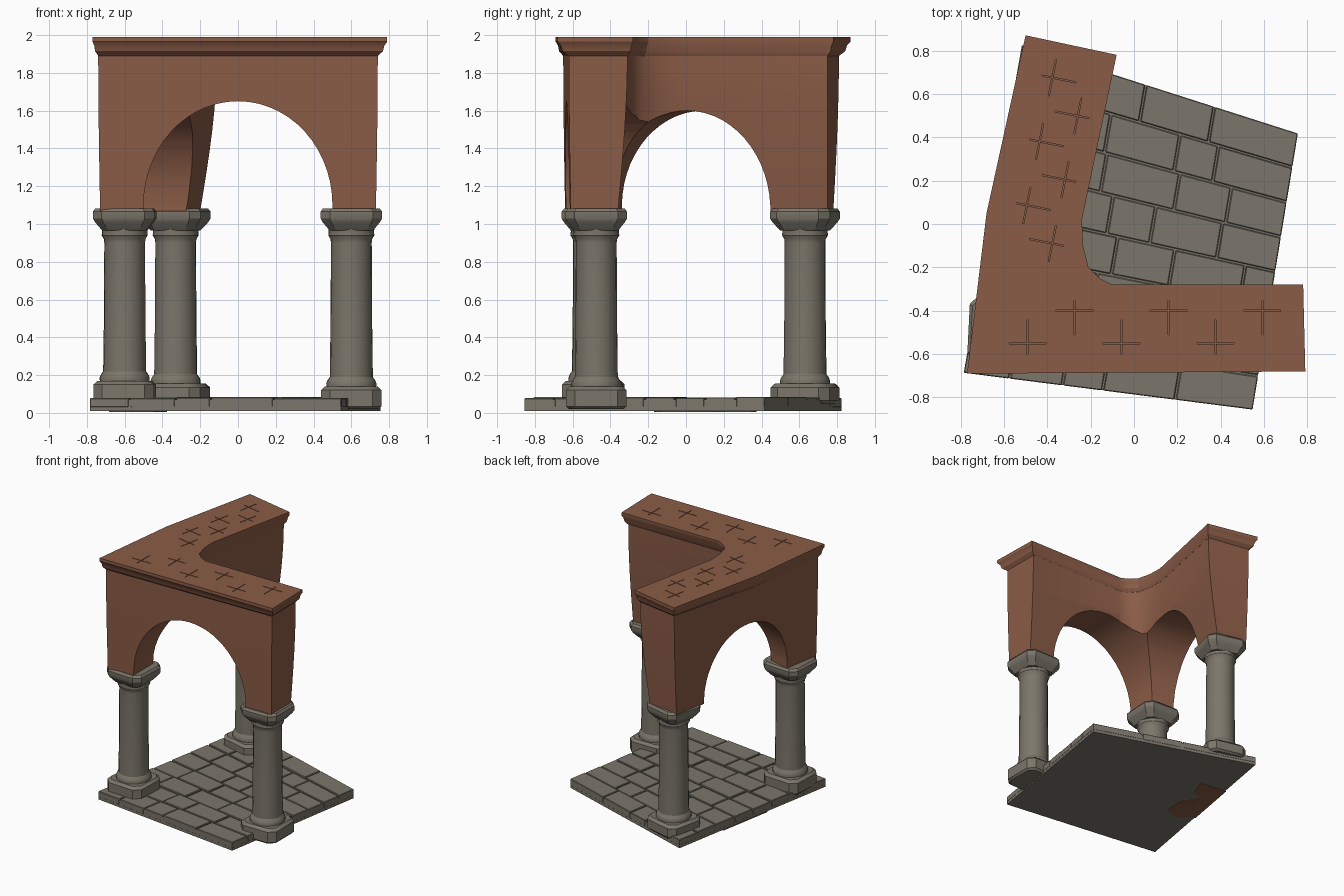
import bpy, bmesh, math, random
from mathutils import Vector, Matrix

random.seed(4)
default = bpy.data.objects.get("Cube")
if default:
    bpy.data.objects.remove(default)


def material(name, colour):
    mat = bpy.data.materials.new(name)
    mat.use_nodes = True
    mat.diffuse_color = (*colour, 1)
    shader = mat.node_tree.nodes["Principled BSDF"]
    shader.inputs["Base Color"].default_value = (*colour, 1)
    shader.inputs["Roughness"].default_value = 0.9
    return mat


CLAY = material("terracotta", (0.26, 0.108, 0.063))
STONE = material("grey_stone", (0.2, 0.182, 0.145))


def finish(bm, name, mat):
    bmesh.ops.recalc_face_normals(bm, faces=bm.faces[:])
    mesh = bpy.data.meshes.new(name)
    bm.to_mesh(mesh)
    bm.free()
    mesh.materials.append(mat)
    obj = bpy.data.objects.new(name, mesh)
    bpy.context.collection.objects.link(obj)
    return obj


def smooth(obj, degrees=35):
    bpy.ops.object.select_all(action="DESELECT")
    obj.select_set(True)
    bpy.context.view_layer.objects.active = obj
    bpy.ops.object.shade_smooth_by_angle(angle=math.radians(degrees))


def loft(bm, rings):
    """Skin a stack of closed rings and cap both ends."""
    loops = [[bm.verts.new(p) for p in ring] for ring in rings]
    for low, high in zip(loops, loops[1:]):
        for i in range(len(low)):
            j = (i + 1) % len(low)
            bm.faces.new((low[i], low[j], high[j], high[i]))
    bm.faces.new(loops[0][::-1])
    bm.faces.new(loops[-1])


def blend(a, b, t, z):
    return [(p[0] + (q[0] - p[0]) * t, p[1] + (q[1] - p[1]) * t, z) for p, q in zip(a, b)]


def cut(obj, cutters):
    """Subtract the cutters, bake the result and delete them."""
    for cutter in cutters:
        cutter.hide_render = True
        mod = obj.modifiers.new("cut", "BOOLEAN")
        mod.operation = "DIFFERENCE"
        mod.solver = "EXACT"
        mod.use_self = True
        mod.object = cutter
    graph = bpy.context.evaluated_depsgraph_get()
    mesh = bpy.data.meshes.new_from_object(obj.evaluated_get(graph))
    obj.modifiers.clear()
    obj.data = mesh
    for cutter in cutters:
        bpy.data.objects.remove(cutter)


# L-shaped outlines: front corners, inner fillet, then the rear arm
springing = [(-.73, -.64), (.73, -.61), (.73, -.36), (-.4, -.36), (-.43, -.355), (-.455, -.34),
             (-.46, -.3), (-.43, -.17), (-.2, .75), (-.46, .78), (-.61, .05)]
wall_top = [(-.74, -.65), (.74, -.62), (.74, -.31), (-.1, -.31), (-.18, -.28), (-.235, -.22),
            (-.26, -.1), (-.26, .02), (-.11, .75), (-.46, .81), (-.65, .05)]
coping = [(-.77, -.69), (.79, -.68), (.78, -.28), (-.1, -.28), (-.16, -.25), (-.21, -.2),
          (-.235, -.1), (-.24, .02), (-.08, .78), (-.5, .87), (-.68, .05)]


# Arched wall, leaning outwards as it rises
def arch_cutter(name, centre, along, half, rise, back, front):
    along = Vector(along).normalized()
    across = Vector((along.y, -along.x, 0))
    steps = 28
    profile = [(half, -.2)]
    for i in range(steps + 1):
        a = math.pi * i / steps
        profile.append((half * math.cos(a), rise * math.sin(a)))
    profile.append((-half, -.2))
    bm = bmesh.new()
    loft(bm, [[Vector(centre) + along * u + across * d + Vector((0, 0, h)) for u, h in profile]
              for d in (back, front)])
    return finish(bm, name, CLAY)


bm = bmesh.new()
levels = 8
loft(bm, [blend(springing, wall_top, math.sin(t / levels * math.pi / 2), 1.07 + .85 * t / levels)
          for t in range(levels + 1)])
wall = finish(bm, "arched_wall", CLAY)
cut(wall, [arch_cutter("front_cutter", (0, -.5, 1.1), (1, 0, 0), .5, .55, -.45, .5),
           arch_cutter("side_cutter", (-.46, .05, 1.1), (.27, 1.1, 0), .43, .5, -.4, .4)])
smooth(wall)

# Flared coping on top of the wall
bm = bmesh.new()
loft(bm, [blend(wall_top, coping, t, z) for t, z in ((0, 1.89), (.55, 1.915), (.7, 1.945), (1, 1.965), (1, 1.99))])
cap = finish(bm, "coping", CLAY)


# Brick joints scored into the coping
def joint_cutters(start, direction, length):
    along = Vector(direction).normalized()
    across = Vector((-along.y, along.x, 0))
    turn = Matrix.Rotation(math.atan2(along.y, along.x), 4, "Z")
    bm = bmesh.new()
    count = 6
    for i in range(count):
        here = Vector(start) + along * length * (i + .5) / count
        side = .08 if i % 2 else -.07
        for shift, size in ((side, (.17, .005, .014)), (side * .6, (.005, .16, .014))):
            place = Matrix.Translation(here + across * shift) @ turn @ Matrix.Diagonal((*size, 1))
            bmesh.ops.create_cube(bm, size=1, matrix=place)
    return finish(bm, "joint_cutter", CLAY)


cut(cap, [joint_cutters((-.6, -.48, 1.99), (1, 0, 0), 1.3),
          joint_cutters((-.46, -.15, 1.99), (.2, 1, 0), .9)])
smooth(cap, 25)


# Columns: chamfered plinth, turned shaft, chamfered capital
def block_ring(half, z, chamfer=.3):
    c = half * (1 - chamfer)
    return [(x, y, z) for x, y in ((c, -half), (half, -c), (half, c), (c, half),
                                   (-c, half), (-half, c), (-half, -c), (-c, -half))]


def round_ring(radius, z, sides=20):
    return [(radius * math.cos(math.tau * i / sides), radius * math.sin(math.tau * i / sides), z)
            for i in range(sides)]


def column(name, x, y, turn, foot, plinth):
    place = Matrix.Translation((x, y, 0)) @ Matrix.Rotation(turn, 4, "Z")
    shapes = {
        "plinth": [block_ring(h, z) for h, z in ((.145, foot), (.16, foot + .015),
                                                 (.16, plinth - .02), (.14, plinth))],
        "shaft": [round_ring(r, z) for r, z in (
            (.13, plinth - .02), (.133, plinth + .015), (.128, plinth + .03), (.114, plinth + .05),
            (.11, .5), (.108, .9), (.11, .92), (.122, .94), (.12, .96), (.13, 1.02))],
        "capital": [block_ring(h, z) for h, z in ((.115, .965), (.152, 1.01), (.163, 1.03),
                                                  (.163, 1.065), (.15, 1.083))],
    }
    for part, rings in shapes.items():
        bm = bmesh.new()
        loft(bm, rings)
        bmesh.ops.transform(bm, matrix=place, verts=bm.verts[:])
        smooth(finish(bm, name + "_" + part, STONE), 32)


column("corner_column", -.6, -.49, -.05, .05, .17)
column("front_column", .6, -.475, 0, .02, .14)
column("rear_column", -.33, .63, -.24, .05, .155)

# Floor slab with rows of flagstones
corners = [Vector(p) for p in ((-.79, -.69), (.55, -.86), (.76, .42), (-.52, .83))]


def on_floor(u, v, z):
    p = corners[0].lerp(corners[1], u).lerp(corners[3].lerp(corners[2], u), v)
    return (p.x, p.y, z)


def floor_patch(bm, u0, u1, v0, v1, low, high):
    loft(bm, [[on_floor(u, v, z) for u, v in ((u0, v0), (u1, v0), (u1, v1), (u0, v1))]
              for z in (low, high)])


bm = bmesh.new()
floor_patch(bm, .004, .996, .004, .996, .01, .07)
finish(bm, "floor_slab", STONE)

bm = bmesh.new()
rows, gap = 8, .003
for row in range(rows):
    u = 0
    while u < 1:
        end = u + random.uniform(.13, .26)
        if end > .9:
            end = 1
        floor_patch(bm, u + gap, end - gap, row / rows + gap, (row + 1) / rows - gap,
                    .03, .08 + random.uniform(-.003, .005))
        u = end
flags = finish(bm, "flagstones", STONE)
bevel = flags.modifiers.new("worn_edges", "BEVEL")
bevel.width = .004
bevel.segments = 1

# Clay stain on the underside of the floor
stain = [(0, .4), (0, .7), (.17, .72), (.15, .62), (.08, .58), (.17, .5), (.18, .4), (.1, .36)]
bm = bmesh.new()
loft(bm, [[on_floor(u, v, z) for u, v in stain] for z in (.006, .011)])
finish(bm, "underside_stain", CLAY)
